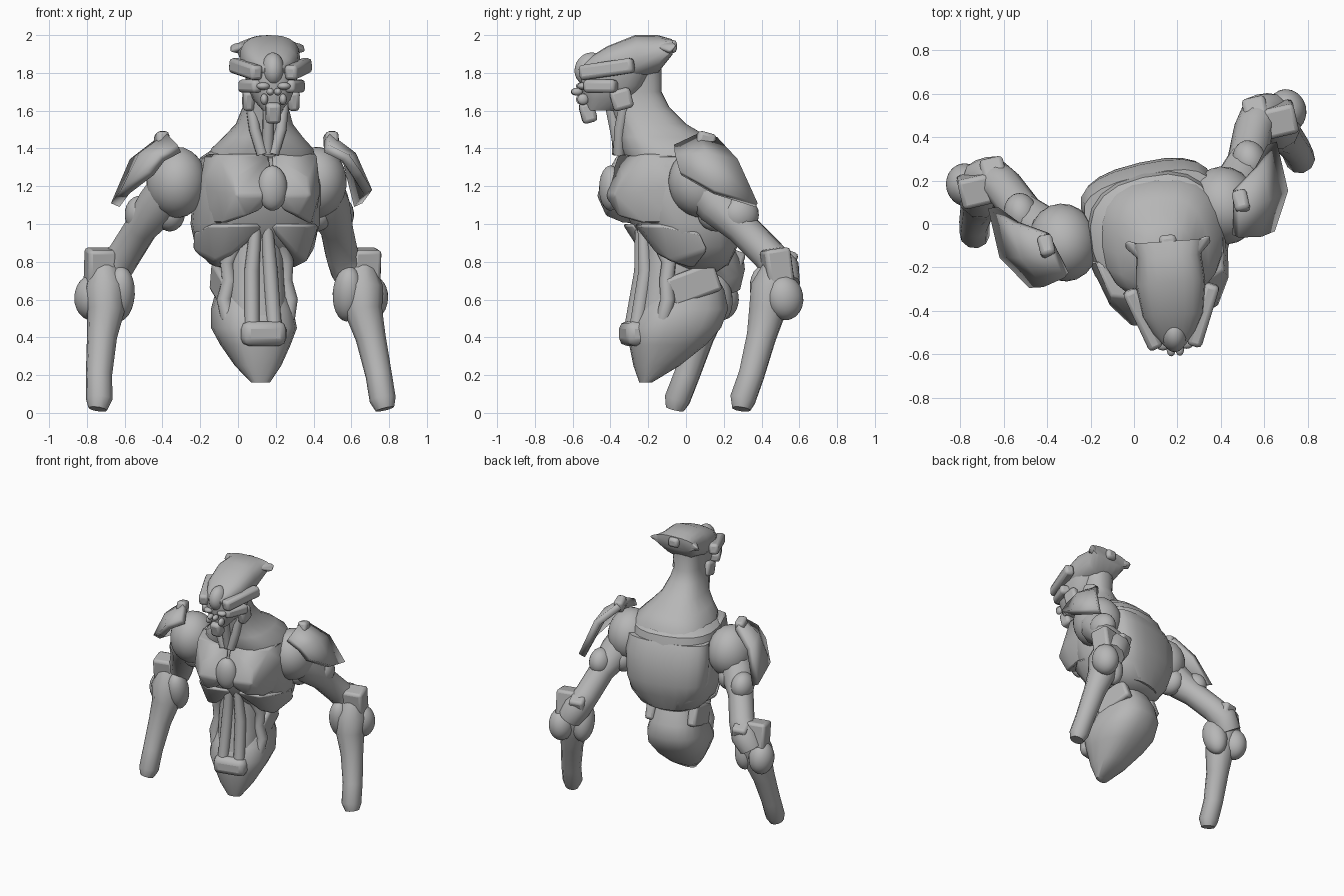
import bpy, bmesh
from math import sin, cos, pi, radians
from mathutils import Vector, Matrix

cube = bpy.data.objects.get("Cube")
if cube:
    bpy.data.objects.remove(cube)

grey = bpy.data.materials.new("plain_grey")
grey.use_nodes = True
grey.diffuse_color = (.47, .47, .47, 1)
grey.node_tree.nodes["Principled BSDF"].inputs["Base Color"].default_value = grey.diffuse_color


def frame(x, yaw):
    return Matrix.Translation((x, 0, 0)) @ Matrix.Rotation(radians(yaw), 4, "Z")


# Each region of the body is symmetric in its own slightly turned frame
ARMS, TORSO, WAIST = frame(.045, 13), frame(.09, 13), frame(.07, 13)
NECK, HEAD = frame(.12, 6), frame(.15, 4)


def finish(bm, name, place, mirror, angle=42):
    bmesh.ops.recalc_face_normals(bm, faces=bm.faces)
    mesh = bpy.data.meshes.new(name)
    bm.to_mesh(mesh)
    bm.free()
    mesh.materials.append(grey)
    mesh.shade_smooth()
    mesh.set_sharp_from_angle(angle=radians(angle))
    part = bpy.data.objects.new(name, mesh)
    bpy.context.scene.collection.objects.link(part)
    part.matrix_world = place
    if mirror:
        mod = part.modifiers.new("other_side", "MIRROR")
        mod.use_mirror_merge = False
    return part


def soften(part, width):
    mod = part.modifiers.new("soft_edges", "BEVEL")
    mod.width = width
    mod.segments = 2


def skin(bm, rings):
    rings = [[bm.verts.new(p) for p in ring] for ring in rings]
    count = len(rings[0])
    for low, high in zip(rings, rings[1:]):
        for i in range(count):
            j = (i + 1) % count
            bm.faces.new((low[i], low[j], high[j], high[i]))
    bm.faces.new(rings[0])
    bm.faces.new(rings[-1])


def bend(value, power):
    return abs(value) ** power * (1 if value >= 0 else -1)


def loft(name, place, sections, axis="z", power=.8, count=20):
    """Sections are (position, near edge, far edge, half width)."""
    rings = []
    for pos, near, far, half in sections:
        ring = []
        for i in range(count):
            a = 2 * pi * i / count
            side = half * bend(cos(a), power)
            depth = (near + far) / 2 + (far - near) / 2 * bend(sin(a), power)
            ring.append((side, depth, pos) if axis == "z" else (side, pos, depth))
        rings.append(ring)
    bm = bmesh.new()
    skin(bm, rings)
    return finish(bm, name, place, False)


def limb(name, place, path, count=10, mirror=True):
    """Path points are (x, y, z, radius)."""
    pts = [Vector(p[:3]) for p in path]
    rings = []
    for k, p in enumerate(path):
        along = (pts[min(k + 1, len(pts) - 1)] - pts[max(k - 1, 0)]).normalized()
        depth = along.cross(Vector((1, 0, 0))).normalized()
        across = depth.cross(along)
        turns = [2 * pi * (i + .5) / count for i in range(count)]
        rings.append([pts[k] + p[3] * (across * cos(a) + depth * sin(a)) for a in turns])
    bm = bmesh.new()
    skin(bm, rings)
    return finish(bm, name, place, mirror)


def shape(centre, size, tilt, yaw):
    turn = Matrix.Rotation(radians(yaw), 4, "Z") @ Matrix.Rotation(radians(tilt), 4, "X")
    return Matrix.Translation(centre) @ turn @ Matrix.Diagonal((*size, 1))


def lump(name, place, centre, size, tilt=0, yaw=0, mirror=True):
    bm = bmesh.new()
    bmesh.ops.create_icosphere(bm, subdivisions=3, radius=1, matrix=shape(centre, size, tilt, yaw))
    return finish(bm, name, place, mirror)


def block(name, place, centre, size, tilt=0, yaw=0, mirror=True, bevel=.02):
    bm = bmesh.new()
    bmesh.ops.create_cube(bm, size=1, matrix=shape(centre, size, tilt, yaw))
    soften(finish(bm, name, place, mirror, 30), bevel)


def hull(name, place, points, bevel=.02):
    bm = bmesh.new()
    for p in points:
        bm.verts.new(p)
    bmesh.ops.convex_hull(bm, input=bm.verts)
    soften(finish(bm, name, place, True, 60), bevel)


# Trunk
loft("ribcage", TORSO, [
    (1.4, -.26, .14, .23), (1.35, -.34, .22, .3), (1.2, -.36, .26, .33),
    (1, -.28, .27, .34), (.88, -.21, .26, .31), (.79, -.1, .22, .23), (.74, 0, .15, .12)])
hull("chest_plate", TORSO, [
    (0, -.37, 1.37), (.27, -.28, 1.37), (.3, -.1, 1.37), (0, -.4, 1.24),
    (.2, -.4, 1.24), (.2, -.44, 1.15), (.06, -.45, 1.15), (.28, -.32, 1.17),
    (.33, -.1, 1.2), (.05, -.4, 1.08), (.15, -.4, 1.04), (.24, -.28, 1), (.3, -.1, 1)])
lump("sternum", TORSO, (0, -.41, 1.19), (.08, .06, .12), mirror=False)
hull("lower_rib", TORSO, [
    (0, -.29, 1), (.2, -.3, 1), (.3, -.2, 1), (.05, -.25, .95),
    (.17, -.2, .84), (.25, -.14, .8), (.34, 0, .96), (.33, .05, .86), (.2, 0, .76)])
loft("back_shell", TORSO, [
    (1.3, 0, .23, .3), (1.2, 0, .28, .31), (1, 0, .29, .3), (.9, 0, .27, .27),
    (.78, 0, .22, .16)])

# Waist and pelvis
loft("abdomen", WAIST, [
    (1, -.25, .1, .12), (.85, -.23, .1, .15), (.65, -.25, .1, .16), (.4, -.3, .1, .15)])
limb("belly_ridge", WAIST, [
    (.03, -.24, 1, .03), (.05, -.23, .75, .04), (.06, -.28, .46, .04)])
limb("side_cable", WAIST, [
    (.12, -.17, .9, .04), (.16, -.13, .8, .04), (.15, -.14, .7, .04),
    (.18, -.14, .6, .04), (.16, -.16, .5, .04)])
loft("pelvis", WAIST, [
    (.16, -.25, -.19, .05), (.25, -.28, -.04, .12), (.36, -.3, .1, .18),
    (.45, -.31, .18, .22), (.55, -.26, .22, .21), (.65, -.2, .2, .18), (.78, -.14, .13, .14)])
block("pelvis_boss", WAIST, (0, -.28, .42), (.24, .13, .13), mirror=False, bevel=.04)
block("hip_plate", WAIST, (.16, 0, .68), (.07, .28, .16), 20)

# Neck
loft("neck", NECK, [
    (1.86, -.42, -.13, .12), (1.7, -.42, -.13, .1), (1.62, -.4, -.09, .12),
    (1.53, -.37, 0, .15), (1.46, -.36, .12, .21), (1.4, -.35, .19, .27), (1.3, -.3, .22, .3)])
limb("neck_tendon", NECK, [(.09, -.33, 1.66, .03), (.07, -.36, 1.5, .03), (.03, -.36, 1.37, .03)])
limb("throat_tube", NECK, [(0, -.4, 1.62, .03), (0, -.35, 1.37, .03)], mirror=False)

# Head
loft("crown", HEAD, [
    (-.56, 1.79, 1.84, .05), (-.5, 1.77, 1.89, .1), (-.42, 1.76, 1.94, .14),
    (-.27, 1.76, 2, .16), (-.15, 1.8, 2, .15), (-.08, 1.89, 1.98, .17)], axis="y")
hull("crown_point", HEAD, [
    (.1, -.2, 1.95), (.2, -.06, 1.95), (.2, -.1, 1.91), (.08, -.1, 1.98), (.08, -.1, 1.88)], .01)
block("crown_ridge", HEAD, (0, -.1, 1.94), (.08, .1, .07), mirror=False)
block("temple_guard", HEAD, (.14, -.43, 1.82), (.07, .3, .08), 8, -21)
lump("brow", HEAD, (0, -.51, 1.82), (.06, .08, .09), -25, mirror=False)
loft("face", HEAD, [
    (1.6, -.53, -.38, .05), (1.66, -.54, -.28, .1), (1.73, -.56, -.22, .13),
    (1.8, -.56, -.18, .14)])
block("chin", HEAD, (0, -.52, 1.59), (.08, .08, .11), 15, mirror=False)
block("cheek", HEAD, (.11, -.46, 1.73), (.08, .18, .07), 0, -25)
lump("eye", HEAD, (.055, -.55, 1.73), (.035, .03, .02))
lump("nostril", HEAD, (.02, -.58, 1.7), (.02, .03, .02))
lump("mouth_tusk", HEAD, (.05, -.55, 1.66), (.02, .03, .03))
block("cheek_pod", HEAD, (.12, -.35, 1.66), (.06, .11, .11), 15)

# Shoulders with layered guards
lump("shoulder", ARMS, (.38, 0, 1.22), (.16, .18, .19), 15)
guard = [
    [(.4, -.15, 1.4), (.43, -.03, 1.46), (.45, .06, 1.44)],
    [(.5, -.17, 1.35), (.57, -.02, 1.36), (.58, .14, 1.33)],
    [(.56, -.16, 1.27), (.66, 0, 1.17), (.66, .23, 1.1)]]
bm = bmesh.new()
grid = [[bm.verts.new(p) for p in row] for row in guard]
for r in range(2):
    for c in range(2):
        bm.faces.new((grid[r][c], grid[r][c + 1], grid[r + 1][c + 1], grid[r + 1][c]))
plate = finish(bm, "shoulder_guard", ARMS, False)
thick = plate.modifiers.new("thickness", "SOLIDIFY")
thick.thickness = .05
thick.offset = 0
plate.modifiers.new("other_side", "MIRROR").use_mirror_merge = False
block("guard_latch", ARMS, (.46, 0, 1.44), (.07, .1, .09), -15)

# Arms
limb("upper_arm", ARMS, [
    (.4, 0, 1.2, .12), (.46, .07, 1.1, .12), (.53, .18, .98, .09),
    (.59, .31, .84, .09), (.64, .37, .76, .1), (.69, .37, .68, .09)])
lump("arm_muscle", ARMS, (.54, .17, 1.05), (.08, .1, .1), 30)
lump("inner_muscle", ARMS, (.4, .07, 1.06), (.08, .1, .1), 20)
block("elbow_block", ARMS, (.62, .37, .79), (.11, .14, .16), -20)
block("elbow_guard", ARMS, (.72, .33, .77), (.15, .14, .2), 8)
lump("elbow_joint", ARMS, (.76, .36, .61), (.09, .1, .12), 10)
lump("forearm_muscle", ARMS, (.62, .3, .63), (.08, .09, .15), 15)
limb("forearm", ARMS, [
    (.7, .33, .76, .08), (.7, .3, .66, .11), (.7, .28, .54, .1), (.73, .24, .4, .08),
    (.76, .18, .2, .07), (.77, .13, .07, .07), (.78, .12, .02, .05)])
